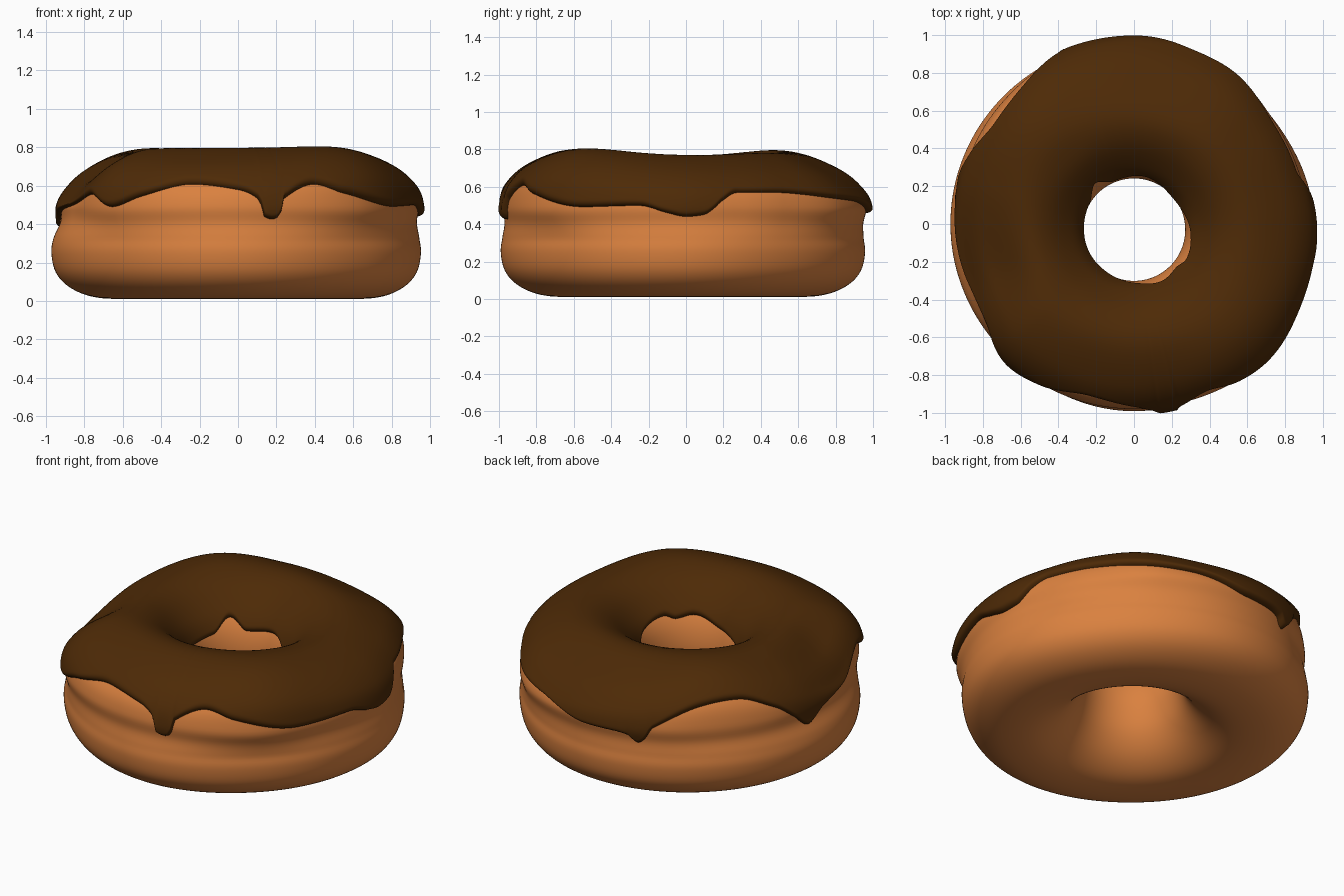
import bpy, bmesh, math

if "Cube" in bpy.data.objects:
    bpy.data.objects.remove(bpy.data.objects["Cube"])

SEG = 360

# Dough cross-section (radius, height), from the bottom up the outside and back through the hole
PROFILE = [(.62, .012), (.76, .025), (.87, .075), (.935, .15), (.957, .25), (.947, .33),
           (.926, .41), (.928, .5), (.9, .6), (.82, .69), (.7, .75), (.58, .768),
           (.46, .728), (.355, .635), (.302, .55), (.275, .45), (.275, .35), (.31, .22),
           (.39, .11), (.5, .037)]

# Angle tables: (degrees, value)
UPPER = [(0, 1.01), (20, .985), (35, .99), (60, 1.035), (90, 1.04), (115, 1.04), (135, 1.025),
         (155, 1.015), (180, .99), (200, .985), (230, 1.055), (252, 1.055), (283, 1.055),
         (310, 1.07), (335, 1.03)]
LOWER = [(0, .995), (38, .965), (90, 1.0), (135, 1.01), (180, 1.015), (225, 1.01),
         (270, 1.035), (315, 1.0)]
DRIP = [(0, .44), (6, .45), (9, .48), (12, .53), (18, .59), (31, .59), (55, .56), (70, .55),
        (90, .46), (101, .455), (106, .44), (107.5, .41), (109, .395), (111, .42), (114, .5),
        (130, .6), (144, .62), (157, .56), (165, .46), (171, .385), (178, .44), (193, .5),
        (214, .575), (228, .49), (239, .55), (255, .625), (270, .59), (276.5, .53), (278, .44),
        (280.5, .425), (282.6, .44), (284, .53), (294, .6), (304, .55), (325, .49), (345, .5),
        (354, .46)]
HOLE_EDGE = [(0, .57), (40, .5), (80, .55), (112, .53), (130, .6), (150, .52), (190, .5),
             (225, .5), (270, .54), (300, .59), (318, .575), (330, .6)]
# How far the icing-side shoulder sags
SAG = [(0, .01), (45, .02), (75, .05), (105, .02), (135, -.03), (165, .02), (195, .085),
       (225, .0), (255, .02), (280, .01), (315, -.03), (345, .0)]


def lookup(table, deg):
    """Smooth periodic interpolation of an angle table, flat at peaks and dips."""
    n = len(table)
    pt = lambda i: (table[i % n][0] + 360 * (i // n), table[i % n][1])

    def slope(i):
        (a, va), (b, vb), (c, vc) = pt(i - 1), pt(i), pt(i + 1)
        s, q = (vb - va) / (b - a), (vc - vb) / (c - b)
        return 2 * s * q / (s + q) if s * q > 0 else 0

    i = max(k for k in range(n) if table[k][0] <= deg)
    (a, va), (b, vb) = pt(i), pt(i + 1)
    h = b - a
    t = (deg - a) / h
    s = t * t * (3 - 2 * t)
    return (va + (vb - va) * s + h * slope(i) * t * (1 - t) ** 2
            - h * slope(i + 1) * t * t * (1 - t))


def ramp(x, a, b):
    t = min(1, max(0, (x - a) / (b - a)))
    return t * t * (3 - 2 * t)


def smooth_loop(pts, sub):
    """Closed Catmull-Rom curve through the points."""
    out, n = [], len(pts)
    for i in range(n):
        p = [pts[(i + k) % n] for k in (-1, 0, 1, 2)]
        for j in range(sub):
            t = j / sub
            out.append(tuple(.5 * (2 * b + (c - a) * t + (2 * a - 5 * b + 4 * c - d) * t * t
                                   + (3 * b - a - 3 * c + d) * t ** 3)
                             for a, b, c, d in zip(*p)))
    return out


def bender(deg):
    """Function placing cross-section points in the uneven ring at this angle."""
    a = math.radians(deg)
    low, up, sag = lookup(LOWER, deg), lookup(UPPER, deg), lookup(SAG, deg)

    def place(r, z):
        k = ramp(z, .3, .48)
        w = min(1.05, max(0, (r - .27) / .68))
        lift = -.006 * math.sin(a) - .004 - .022 * math.cos(a) ** 4
        z2 = z + lift * ramp(z, .45, .75) - sag * ramp(r, .5, .8) * ramp(z, .45, .65)
        r *= 1 + (low * (1 - k) + up * k - 1) * w
        return (r * math.cos(a), r * math.sin(a) - .03 * (1 - w), z2)
    return place


def ring_object(name, section, color):
    """Sweep a closed cross-section that may vary with angle."""
    bm = bmesh.new()
    rings = []
    for i in range(SEG):
        deg = i * 360 / SEG
        place = bender(deg)
        rings.append([bm.verts.new(place(r, z)) for r, z in section(deg)])
    n = len(rings[0])
    for i in range(SEG):
        a, b = rings[i], rings[(i + 1) % SEG]
        for j in range(n):
            k = (j + 1) % n
            bm.faces.new((a[j], b[j], b[k], a[k]))
    bmesh.ops.recalc_face_normals(bm, faces=bm.faces)
    for f in bm.faces:
        f.smooth = True
    me = bpy.data.meshes.new(name)
    bm.to_mesh(me)
    bm.free()
    mat = bpy.data.materials.new(name)
    mat.diffuse_color = color
    mat.use_nodes = True
    mat.node_tree.nodes["Principled BSDF"].inputs["Base Color"].default_value = mat.diffuse_color
    me.materials.append(mat)
    ob = bpy.data.objects.new(name, me)
    bpy.context.collection.objects.link(ob)
    return ob


dense = smooth_loop(PROFILE, 16)
top = max(range(len(dense)), key=lambda i: dense[i][1])


def find(z, step):
    """Fractional profile index where the curve falls below z, walking from the crown."""
    i = top
    while dense[i + step][1] > z:
        i += step
    z0, z1 = dense[i][1], dense[i + step][1]
    return i + step * (z0 - z) / (z0 - z1)


def offset_point(u, d):
    """Point on the profile pushed out along its normal."""
    i = int(u)
    t = u - i
    (r0, z0), (r1, z1) = dense[i], dense[i + 1]
    (ra, za), (rb, zb) = dense[i - 3], dense[i + 4]
    length = math.hypot(rb - ra, zb - za)
    return (r0 + (r1 - r0) * t + (zb - za) / length * d,
            z0 + (z1 - z0) * t - (rb - ra) / length * d)


def icing_section(deg):
    """Icing shell with rounded rims, from the dripping edge over the top into the hole."""
    lo, hi = find(lookup(DRIP, deg), -1), find(lookup(HOLE_EDGE, deg), 1)
    count, skin = 56, []
    for j in range(count + 1):
        t = .5 - .5 * math.cos(math.pi * j / count)
        u = lo + (hi - lo) * t
        e = min(1, min(u - lo, hi - u) / 5)
        skin.append(offset_point(u, -.008 + .038 * math.sqrt(max(0, 1 - (1 - e) ** 2))))
    under = [offset_point(lo + (hi - lo) * j / 20, -.012) for j in range(19, 0, -1)]
    return skin + under


# Dough ring
dough_curve = dense[::3]
ring_object("dough", lambda deg: dough_curve, (.7, .22, .05, 1))
# Chocolate icing
ring_object("icing", icing_section, (.075, .023, .002, 1))
